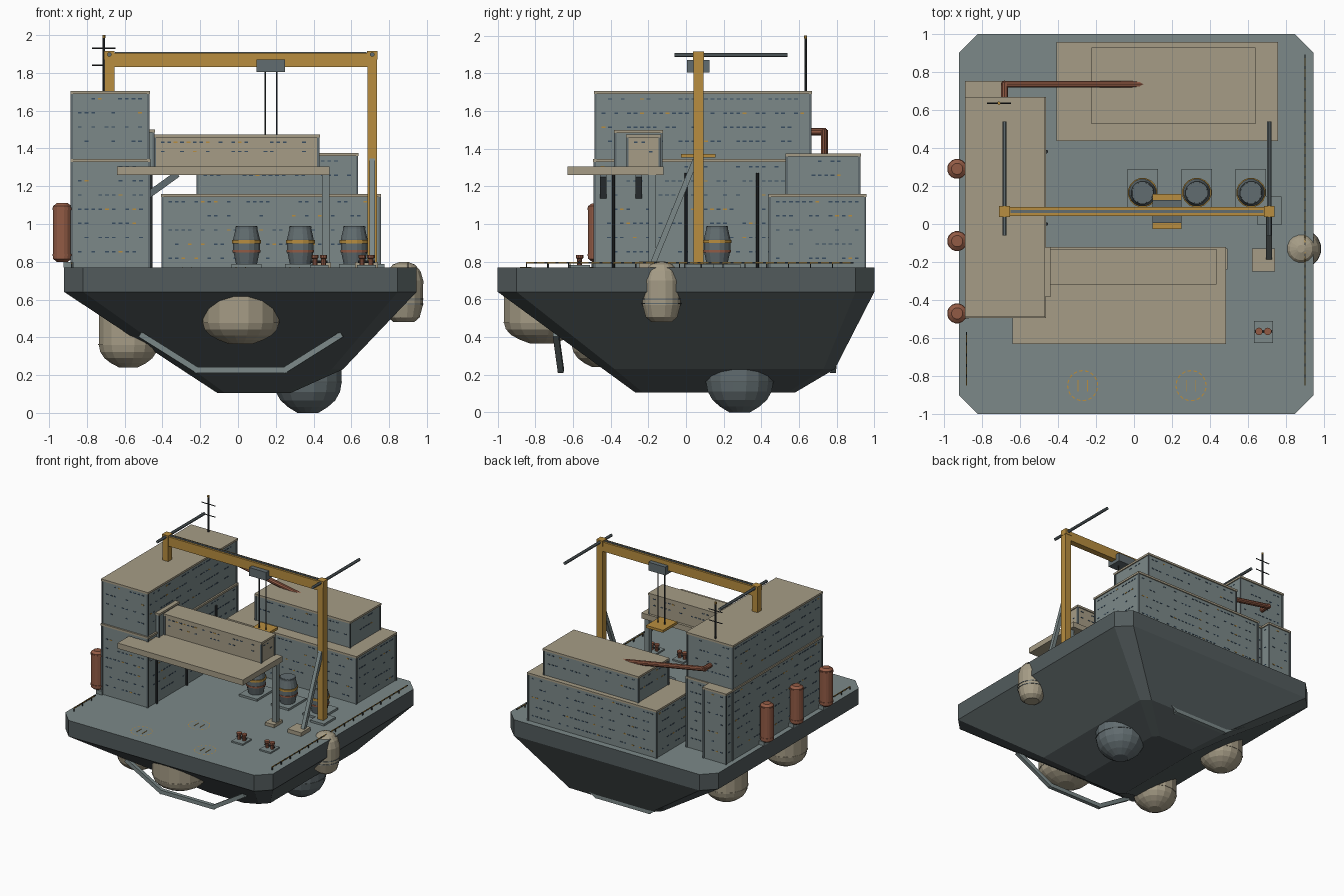
import bpy, bmesh, math, random
from mathutils import Vector

if "Cube" in bpy.data.objects:
    bpy.data.objects.remove(bpy.data.objects["Cube"])
random.seed(4)

def mat(name, c):
    m = bpy.data.materials.new(name)
    m.diffuse_color = (*c, 1)
    m.use_nodes = True
    m.node_tree.nodes["Principled BSDF"].inputs["Base Color"].default_value = m.diffuse_color
    return m
GREY = mat("wall_grey", (.20, .25, .25))
HULL = mat("hull_dark_grey", (.085, .105, .108))
POD = mat("pod_grey", (.12, .15, .16))
TAN = mat("sand_tan", (.38, .335, .24))
GOLD = mat("crane_gold", (.48, .27, .05))
RUST = mat("rust_brown", (.29, .105, .06))
DARK = mat("dark_metal", (.03, .035, .038))
WIN = mat("window_blue", (.04, .075, .12))

def finish(name, bm, *mats, smooth=False):
    bmesh.ops.recalc_face_normals(bm, faces=bm.faces)
    me = bpy.data.meshes.new(name)
    bm.to_mesh(me); bm.free()
    for m in mats:
        me.materials.append(m)
    ob = bpy.data.objects.new(name, me)
    bpy.context.collection.objects.link(ob)
    return ob

def add_box(bm, x0, x1, y0, y1, z0, z1, mi=0):
    v = [bm.verts.new((x, y, z)) for z in (z0, z1) for x, y in ((x0, y0), (x1, y0), (x1, y1), (x0, y1))]
    for f in ((3, 2, 1, 0), (4, 5, 6, 7), (0, 1, 5, 4), (1, 2, 6, 5), (2, 3, 7, 6), (3, 0, 4, 7)):
        bm.faces.new([v[i] for i in f]).material_index = mi

def box(name, x0, x1, y0, y1, z0, z1, m):
    bm = bmesh.new()
    add_box(bm, x0, x1, y0, y1, z0, z1)
    return finish(name, bm, m)

def rings(bm, loops):
    """Skin a stack of point loops, closing both ends."""
    vs = [[bm.verts.new(p) for p in l] for l in loops]
    n = len(vs[0])
    for a, b in zip(vs, vs[1:]):
        for i in range(n):
            bm.faces.new((a[i], a[(i + 1) % n], b[(i + 1) % n], b[i]))
    bm.faces.new(vs[0][::-1]); bm.faces.new(vs[-1])

def lathe(name, x, y, prof, m, n=16):
    bm = bmesh.new()
    rings(bm, [[(x + r * math.cos(2 * math.pi * (i + .5) / n), y + r * math.sin(2 * math.pi * (i + .5) / n), z)
                for i in range(n)] for r, z in prof])
    return finish(name, bm, m)

def tube(name, pts, r, m, n=8):
    """Round or square (n=4) bar along a path."""
    bm = bmesh.new()
    for a, b in zip(pts, pts[1:]):
        a, b = Vector(a), Vector(b)
        q = (b - a).to_track_quat('Z', 'Y')
        loop = [q @ Vector((r * math.cos(2 * math.pi * (i + .5) / n), r * math.sin(2 * math.pi * (i + .5) / n), 0)) for i in range(n)]
        e = (b - a).normalized() * r * (.5 if len(pts) > 2 else 0)
        rings(bm, [[a - e + p for p in loop], [b + e + p for p in loop]])
    return finish(name, bm, m)

# Hull: stacked chamfered rings, deck face lighter
def octo(x0, x1, y0, y1, c, z):
    return [(x0 + c, y0, z), (x1 - c, y0, z), (x1, y0 + c, z), (x1, y1 - c, z),
            (x1 - c, y1, z), (x0 + c, y1, z), (x0, y1 - c, z), (x0, y0 + c, z)]
bm = bmesh.new()
rings(bm, [octo(-.11, .28, -.27, .58, .04, .106), octo(-.30, .555, -.44, .79, .06, .23),
           octo(-.92, .945, -1, 1, .1, .64), octo(-.92, .945, -1, 1, .1, .77)])
for f in bm.faces:
    if min(v.co.z for v in f.verts) > .76:
        f.material_index = 1
finish("hull", bm, HULL, GREY)

# Buildings: walls, tan roof slab, rows of small window plates
def building(name, x0, x1, y0, y1, z0, z1, wall=GREY, win=True, step=.075):
    box(name + "_walls", x0, x1, y0, y1, z0, z1 - .015, wall)
    o = .008
    box(name + "_roof", x0 - o, x1 + o, y0 - o, y1 + o, z1 - .016, z1, TAN)
    bm = bmesh.new()
    for x in (x0, x1):           # corner posts
        for y in (y0, y1):
            add_box(bm, x - .006, x + .006, y - .006, y + .006, z0, z1 - .016)
    finish(name + "_corner_posts", bm, POD)
    if not win:
        return
    bm = bmesh.new()
    t = .0025
    z = z1 - .045
    while z > z0 + .03:
        for axis in (0, 1):
            a0, a1 = ((x0, x1), (y0, y1))[axis]
            n = int((a1 - a0 - .04) / .034)
            for side in (0, 1):
                for i in range(n):
                    if random.random() < .42:
                        continue
                    a = a0 + .025 + (i + .2) * (a1 - a0 - .05) / n
                    mi = random.random() < .12
                    if axis == 0:
                        y = (y0, y1)[side]
                        add_box(bm, a, a + .02, y - t, y + t, z, z + .007, mi)
                    else:
                        x = (x0, x1)[side]
                        add_box(bm, x - t, x + t, a, a + .02, z, z + .007, mi)
        z -= step
    finish(name + "_windows", bm, WIN, GOLD)

building("tower_lower", -.88, -.47, -.485, .66, .77, 1.345)
building("tower_annex", -.88, -.68, .66, .745, .77, 1.345)
building("tower_upper", -.88, -.475, -.48, .66, 1.345, 1.705)
building("back_hall", -.40, .75, .445, .95, .77, 1.16)
building("back_hall_upper", -.215, .63, .535, .92, 1.16, 1.375)
building("gallery_cabin", -.44, .425, -.31, -.14, 1.305, 1.475, TAN, step=.05)
building("gallery_link", -.5, -.447, -.375, -.13, 1.305, 1.50, win=False)

# Raised gallery with post and braces
box("gallery_platform", -.64, .485, -.63, -.12, 1.26, 1.305, TAN)
box("gallery_post", .445, .485, -.2, -.16, .77, 1.26, GREY)
box("gallery_post_foot", .41, .492, -.24, -.13, .77, .795, TAN)
for y in (-.44, -.25):
    tube("gallery_brace", [(-.48, y, 1.15), (-.32, y, 1.265)], .025, POD, 4)
for y in (-.385, 0, .38):
    tube("tower_drain_pipe", [(-.46, y, .77), (-.46, y, 1.27)], .009, DARK)

# Gantry crane
box("gantry_leg_right", .685, .737, .04, .092, .77, 1.91, GOLD)
box("gantry_leg_left", -.707, -.655, .04, .092, 1.70, 1.91, GOLD)
box("gantry_beam", -.70, .72, .042, .09, 1.83, 1.905, GOLD)
box("gantry_beam_rail", -.65, .68, .058, .074, 1.905, 1.911, POD)
box("gantry_foot", .65, .775, -.005, .145, .77, .787, GREY)
box("brace_foot", .62, .742, -.25, -.13, .77, .80, TAN)
tube("gantry_brace", [(.71, -.18, .78), (.71, .05, 1.34)], .021, GREY, 4)
for x in (-.681, .711):
    tube("gantry_arm", [(x, -.06, 1.897), (x, .54, 1.897)], .012, POD)
    box("gantry_cap", x - .028, x + .028, .038, .095, 1.87, 1.915, GOLD)
box("trolley", .097, .25, .005, .125, 1.805, 1.872, POD)
for x in (.145, .205):
    tube("hoist_cable", [(x, .065, 1.365), (x, .065, 1.81)], .004, DARK, 6)
box("hoist_plate", .097, .25, -.027, .157, 1.352, 1.372, GOLD)

# Antenna mast
tube("mast", [(-.71, .635, 1.70), (-.71, .635, 1.985)], .007, DARK)
tube("mast_tip", [(-.71, .635, 1.985), (-.71, .635, 2.0)], .009, GOLD)
for z in (1.93, 1.84):
    tube("mast_crossbar", [(-.772, .635, z), (-.648, .635, z)], .004, DARK, 6)

# Slanting pipe from tower to hall roof
tube("roof_pipe", [(-.68, .64, 1.49), (-.68, .735, 1.49), (-.68, .735, 1.488), (.12, .735, 1.343)], .019, RUST, 10)

# Rust cylinders on the left edge
for y in (.29, -.09, -.47):
    lathe("side_cylinder", -.93, y, [(.03, .80), (.05, .815), (.05, 1.095), (.03, 1.11)], RUST)
    for z in (.83, 1.075):
        lathe("cylinder_band", -.93, y, [(.053, z), (.053, z + .012)], RUST)
    box("cylinder_bracket", -.925, -.87, y - .03, y + .03, .77, .80, GREY)

# Deck drums with gold collars
for x in (.045, .33, .615):
    y = .165
    box("drum_base", x - .08, x + .08, .065, .29, .77, .787, GREY)
    lathe("drum", x, y, [(.055, .78), (.072, .86), (.072, .92), (.055, .99)], POD)
    lathe("drum_collar", x, y, [(.078, .898), (.078, .915)], GOLD)
    lathe("drum_lower_collar", x, y, [(.075, .85), (.075, .862)], RUST)
    lathe("drum_rim", x, y, [(.06, .975), (.06, .988)], POD)

# Twin bollards
for x in (.43, .68):
    box("bollard_plate", x - .05, x + .05, -.625, -.51, .77, .782, GREY)
    for s in (-.023, .023):
        lathe("bollard", x + s, -.565, [(.014, .78), (.014, .815), (.02, .82), (.02, .835)], RUST, 10)
    tube("bollard_bar", [(x - .045, -.565, .80), (x + .045, -.565, .80)], .006, DARK)

# Dashed landing rings on the deck
for cx, cy in ((-.27, -.85), (.30, -.85), (.015, -.52)):
    bm = bmesh.new()
    for k in range(16):
        pts = []
        for r, d in ((.076, 0), (.082, 0), (.082, .6), (.076, .6)):
            a = (k + d) * math.pi / 8
            pts.append(bm.verts.new((cx + r * math.cos(a), cy + r * math.sin(a), .773)))
        bm.faces.new(pts)
    for s in (-.025, .025):
        add_box(bm, cx + s - .002, cx + s + .002, cy - .03, cy + .03, .77, .773)
    finish("landing_ring", bm, GOLD)

# Edge rails
for x, y0, y1 in ((.90, -.85, .89), (-.88, -.85, -.57)):
    bm = bmesh.new()
    n = round((y1 - y0) / .058)
    for i in range(n):
        y = y0 + i * (y1 - y0) / n
        add_box(bm, x - .003, x + .003, y, y + .042, .79, .797, 0)
        add_box(bm, x - .003, x + .003, y + .042, y + .058, .79, .797, 1)
        if i % 2 == 0:
            add_box(bm, x - .003, x + .003, y, y + .006, .77, .79, 1)
    finish("edge_rail", bm, GOLD, DARK)

# Pods under the hull: cylinder with domed bottom and a thin seam
def pod(name, x, y, r, zb, h, zt, m):
    prof = [(r * math.sin(a), zb + h - h * math.cos(a)) for a in (math.pi / 2 * k / 5 for k in range(1, 6))]
    prof[0] = (prof[0][0], zb)
    lathe(name, x, y, prof + [(r, zt)], m)
    lathe(name + "_seam", x, y, [(r + .003, zb + h), (r + .003, zb + h + .006)], HULL if m == POD else m)
pod("front_pod", .015, -.765, .205, .365, .11, .62, TAN)
for y in (-.45, .31):
    pod("left_pod", -.58, y, .16, .24, .12, .60, TAN)
pod("keel_pod", .37, .285, .182, .0, .16, .30, POD)
lathe("right_pod", .878, -.13, [(.055, .48), (.085, .505), (.103, .57), (.105, .70), (.09, .75), (.06, .785), (.02, .80)], TAN)
for z in (.575, .6):
    lathe("right_pod_seam", .878, -.13, [(.107, z), (.107, z + .005)], POD)

# Skid bars beneath the hull
for y, o in ((-.665, -.025), (.78, .02)):
    tube("skid_bar", [(-.51, y + o, .41), (-.22, y, .228), (.25, y, .228), (.54, y + o, .41)], .022, GREY, 4)
